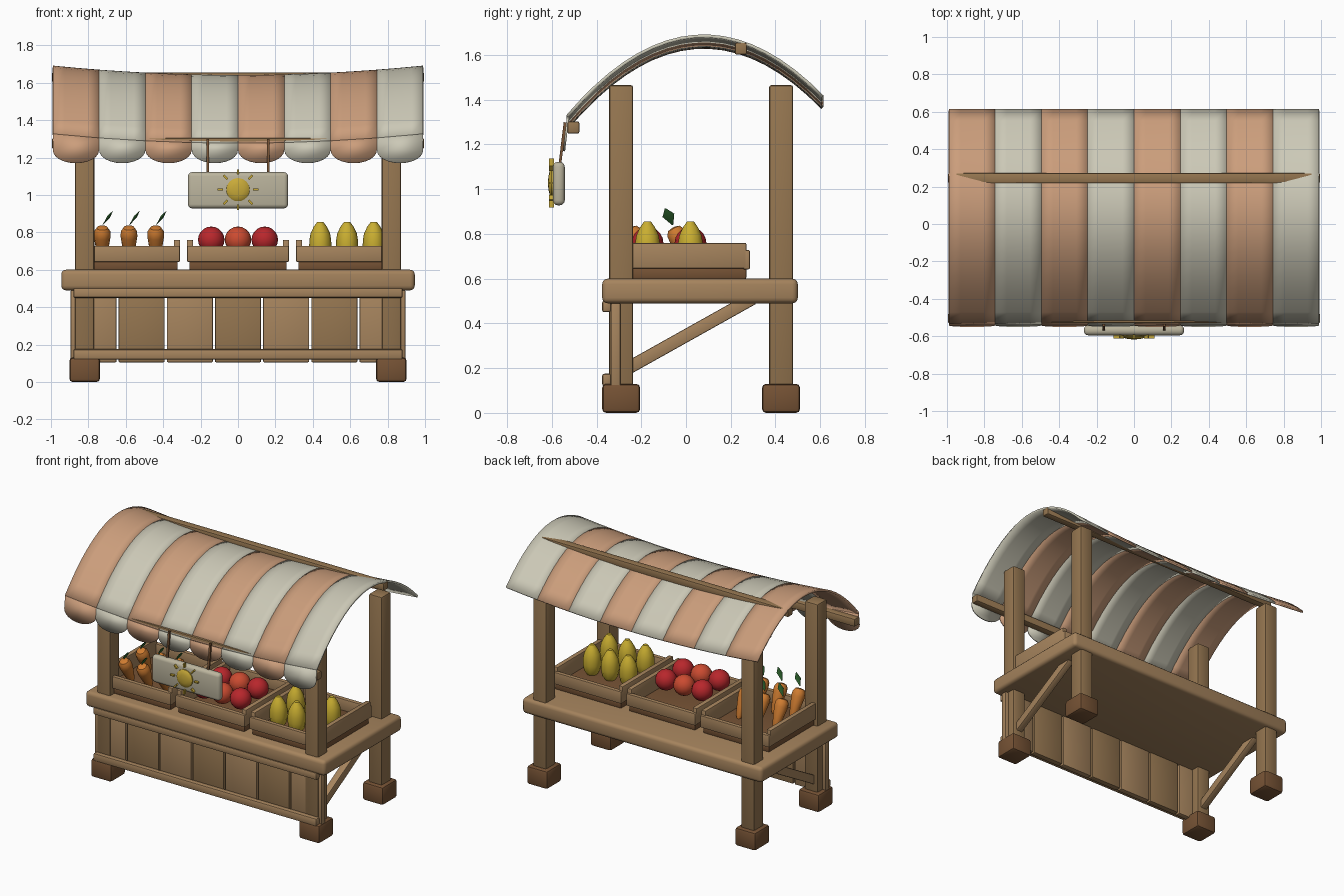
import bpy, bmesh, math
from mathutils import Matrix, Vector

if "Cube" in bpy.data.objects:
    bpy.data.objects.remove(bpy.data.objects["Cube"])


def mat(name, r, g, b):
    m = bpy.data.materials.new(name)
    m.diffuse_color = (r, g, b, 1)
    m.use_nodes = True
    m.node_tree.nodes["Principled BSDF"].inputs["Base Color"].default_value = m.diffuse_color
    return m


WOOD = mat("wood", .30, .18, .08)
LIGHT = mat("light_wood", .38, .23, .11)
DARK = mat("dark_wood", .18, .085, .035)
PEACH = mat("peach_cloth", .60, .34, .20)
CREAM = mat("cream_cloth", .60, .58, .47)
BOARD = mat("sign_board", .50, .46, .34)
GOLD = mat("gold", .58, .40, .04)
RED = mat("red", .48, .02, .025)
SCARLET = mat("scarlet", .60, .07, .03)
PEAR = mat("pear_yellow", .58, .42, .03)
CARROT = mat("carrot_orange", .62, .20, .03)
LEAF = mat("leaf_green", .03, .14, .03)


def finish(bm, name, m):
    bmesh.ops.recalc_face_normals(bm, faces=bm.faces)
    me = bpy.data.meshes.new(name)
    bm.to_mesh(me)
    bm.free()
    me.materials.append(m)
    ob = bpy.data.objects.new(name, me)
    bpy.context.collection.objects.link(ob)
    return ob


def box(name, x, y, z, m, bevel=.008, seg=2, xf=None):
    """Bevelled box from (min, max) ranges on each axis."""
    bm = bmesh.new()
    bmesh.ops.create_cube(bm, size=1)
    for v in bm.verts:
        v.co = Vector([(a + b) / 2 + c * (b - a) for (a, b), c in zip((x, y, z), v.co)])
    if bevel:
        bmesh.ops.bevel(bm, geom=bm.edges[:], offset=bevel, segments=seg, profile=.5, affect='EDGES')
    if xf:
        bm.transform(xf)
    return finish(bm, name, m)


def lathe(name, profile, m, xf, n=12):
    """Revolve (radius, z) points about z, closing both ends."""
    bm = bmesh.new()
    rings = [[bm.verts.new((r * math.cos(2 * math.pi * i / n), r * math.sin(2 * math.pi * i / n), z))
              for i in range(n)] for r, z in profile]
    for a, b in zip(rings, rings[1:]):
        for i in range(n):
            bm.faces.new((a[i], a[(i + 1) % n], b[(i + 1) % n], b[i]))
    bm.faces.new(rings[0])
    bm.faces.new(rings[-1])
    bm.transform(xf)
    return finish(bm, name, m)


# Posts, feet and diagonal braces
for s, side in ((-1, "left"), (1, "right")):
    for yc, end in ((-.29, "front"), (.425, "back")):
        px = s * .82
        box(f"{end}_{side}_post", (px - .052, px + .052), (yc - .054, yc + .054), (.06, 1.466), WOOD, .012)
        box(f"{end}_{side}_foot", (px - .082, px + .082), (yc - .085, yc + .085), (0, .13), DARK, .018)
    a, b = Vector((s * .82, -.29, .183)), Vector((s * .82, .30, .513))
    xf = Matrix.Translation((a + b) / 2) @ Matrix.Rotation(math.atan2(b.z - a.z, b.y - a.y), 4, 'X')
    h = (b - a).length / 2
    box(f"{side}_brace", (-.025, .025), (-h, h), (-.029, .029), LIGHT, .006, xf=xf)

# Counter, rails and front planks
box("counter", (-.945, .945), (-.375, .50), (.49, .60), LIGHT, .025, 3)
box("upper_rail", (-.88, .88), (-.375, -.335), (.45, .502), LIGHT, .01)
box("lower_rail", (-.88, .88), (-.375, -.335), (.12, .175), LIGHT, .01)
for i in range(7):
    c = (i - 3) * .2575
    box(f"front_plank_{i + 1}", (c - .123, c + .123), (-.336, -.293), (.105, .49),
        LIGHT if i in (0, 2, 4, 6) else WOOD, .006)

# Crates
CRATES = (-.583, 0, .583)
for k, c in enumerate(CRATES):
    n = f"crate_{k + 1}"
    box(n + "_base", (c - .26, c + .26), (-.30, .27), (.60, .648), DARK, .006)
    for s in (-1, 1):
        e = c + s * .257
        box(n + "_side", (e - .017, e + .017), (-.30, .27), (.645, .76), LIGHT, .006)
        yc = -.015 + s * .285
        box(n + "_slat", (c - .273, c + .273), (yc - .016, yc + .016), (.642, .728), LIGHT, .006)

# Produce: three columns by two rows in each crate
for j, dx in enumerate((-.143, 0, .143)):
    for y in (-.172, .02):
        T = Matrix.Translation
        tilt = T((CRATES[0] + dx, y - .03, .735)) @ Matrix.Rotation(math.radians(27), 4, 'X')
        lathe("carrot", [(.008, -.11), (.024, -.08), (.036, -.01), (.045, .05), (.043, .08),
                         (.03, .10), (.01, .105)], CARROT, tilt, 10)
        # leaf: a slim tilted diamond
        leaf_pos = T((CRATES[0] + dx + .03, y - .096, .877))
        lean = leaf_pos @ Matrix.Rotation(math.radians(36), 4, 'Y') @ Matrix.Rotation(math.radians(20), 4, 'X')
        lathe("carrot_leaf", [(.003, -.048), (.028, .008), (.003, .048)], LEAF,
              lean @ Matrix.Diagonal((.3, 1, 1, 1)), 4)
        bm = bmesh.new()
        bmesh.ops.create_uvsphere(bm, u_segments=16, v_segments=10, radius=.071)
        bm.transform(T((CRATES[1] + dx, y, .76)))
        finish(bm, "apple", SCARLET if j == 1 else RED)
        lathe("pear", [(.03, .64), (.052, .67), (.06, .72), (.058, .76), (.052, .795), (.035, .83),
                       (.016, .856)], PEAR, T((CRATES[2] + dx, y, 0)), 10)


# Canopy: parabolic arch that sags towards the middle
def canopy_z(x, y):
    return 1.685 - .965 * (y - .08) ** 2 - .05 * (1 - (x / .99) ** 2)


NX, NY, W = 4, 18, .2475
for i in range(8):
    x0 = -.99 + i * W
    cloth = CREAM if i % 2 else PEACH
    bm = bmesh.new()
    g = [[bm.verts.new((x, y, canopy_z(x, y))) for y in [-.53 + 1.14 * k / NY for k in range(NY + 1)]]
         for x in [x0 + W * q / NX for q in range(NX + 1)]]
    for q in range(NX):
        for k in range(NY):
            bm.faces.new((g[q][k], g[q + 1][k], g[q + 1][k + 1], g[q][k + 1]))
    ob = finish(bm, f"canopy_stripe_{i + 1}", cloth)
    sol = ob.modifiers.new("thickness", 'SOLIDIFY')
    sol.thickness, sol.offset = .014, 0
    # scalloped valance hanging from the front edge
    bm = bmesh.new()
    pts = [(x0, canopy_z(x0, -.53)), (x0 + W, canopy_z(x0 + W, -.53))]
    pts += [(x0 + W / 2 + W / 2 * math.cos(t), 1.24 - .07 * math.sin(t))
            for t in [math.pi * k / 12 for k in range(13)]]
    bm.faces.new([bm.verts.new((x, -.53 - (1.30 - z) * .12, z)) for x, z in pts])
    ob = finish(bm, f"valance_scallop_{i + 1}", cloth)
    sol = ob.modifiers.new("thickness", 'SOLIDIFY')
    sol.thickness, sol.offset = .01, 0

# Canopy beams
box("back_beam", (-.995, .995), (.218, .272), (1.602, 1.655), WOOD, .008)
box("front_beam", (-.995, .995), (-.53, -.477), (1.248, 1.303), WOOD, .008)

# Hanging sign with sun emblem
for s in (-1, 1):
    xf = Matrix.Translation((s * .162, -.553, 1.20)) @ Matrix.Rotation(math.radians(-7), 4, 'X')
    box("sign_strap", (-.007, .007), (-.006, .006), (-.10, .10), DARK, 0, xf=xf)
box("sign_board", (-.268, .268), (-.595, -.542), (.928, 1.122), BOARD, .022, 3)
face = Matrix.Translation((0, -.59, 1.028)) @ Matrix.Rotation(math.pi / 2, 4, 'X')
lathe("sun_disc", [(.062, 0), (.062, .012), (.052, .020), (.03, .025), (.008, .027)], GOLD, face, 24)
for i in range(8):
    box("sun_ray", (.08, .109), (-.005, .005), (0, .022), GOLD, 0,
        xf=face @ Matrix.Rotation(i * math.pi / 4, 4, 'Z'))

# Smooth shading with sharp edges kept
for ob in bpy.data.objects:
    ob.select_set(True)
    bpy.context.view_layer.objects.active = ob
bpy.ops.object.shade_smooth_by_angle(angle=math.radians(40))
